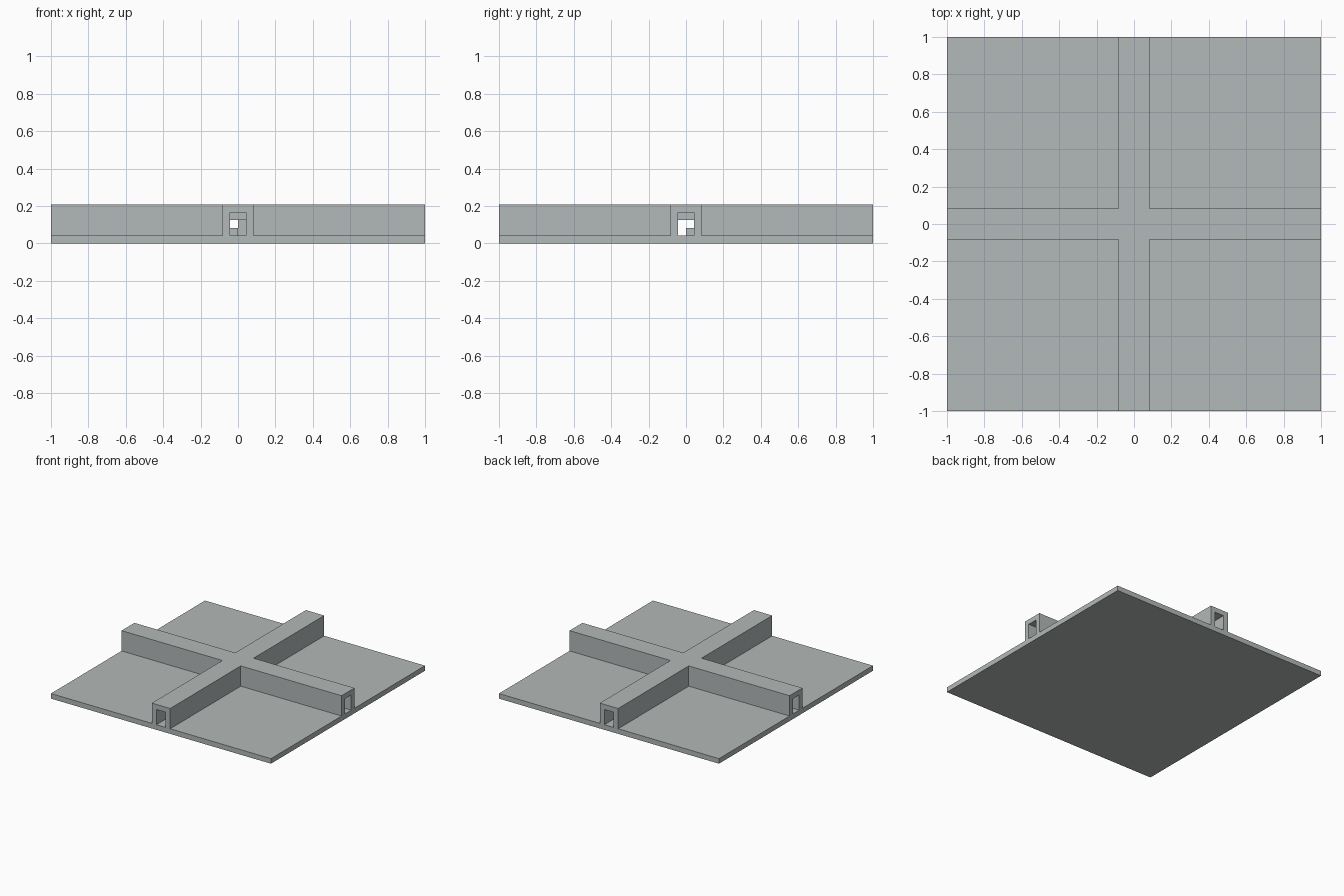
import bpy
import bmesh

# Remove the default cube
cube = bpy.data.objects.get("Cube")
if cube:
    bpy.data.objects.remove(cube, do_unlink=True)

U = 1 / 24      # module: plate and wall thickness
HALF = 24       # half plate width in modules

grey = bpy.data.materials.new("light_grey")
grey.use_nodes = True
colour = (0.45, 0.485, 0.48, 1)
grey.diffuse_color = colour
grey.node_tree.nodes["Principled BSDF"].inputs["Base Color"].default_value = colour


def prism(name, outline, z0, z1):
    """Extrude a flat outline, given in modules, from z0 to z1."""
    bm = bmesh.new()
    base = bm.faces.new([bm.verts.new((x * U, y * U, z0 * U)) for x, y in outline])
    top = bmesh.ops.extrude_face_region(bm, geom=[base])["geom"]
    bmesh.ops.translate(bm, vec=(0, 0, (z1 - z0) * U),
                        verts=[v for v in top if isinstance(v, bmesh.types.BMVert)])
    bmesh.ops.recalc_face_normals(bm, faces=bm.faces)
    mesh = bpy.data.meshes.new(name)
    bm.to_mesh(mesh)
    bm.free()
    mesh.materials.append(grey)
    obj = bpy.data.objects.new(name, mesh)
    bpy.context.collection.objects.link(obj)
    return obj


def box(name, x0, x1, y0, y1, z0, z1):
    return prism(name, [(x0, y0), (x1, y0), (x1, y1), (x0, y1)], z0, z1)


def cross(name, w, r, z0, z1):
    """Cross-shaped prism with arms of half width w reaching out to r."""
    quarter = [(w, -r), (w, -w), (r, -w)]
    outline = []
    for _ in range(4):
        outline += quarter
        quarter = [(-y, x) for x, y in quarter]
    return prism(name, outline, z0, z1)


def boolean(target, tool, operation):
    mod = target.modifiers.new(operation.title(), "BOOLEAN")
    mod.operation = operation
    mod.solver = "EXACT"
    mod.object = tool
    bpy.context.view_layer.objects.active = target
    bpy.ops.object.modifier_apply(modifier=mod.name)
    bpy.data.objects.remove(tool, do_unlink=True)


# Base plate merged with the crossing ducts, then hollowed
plate = box("base_plate_with_ducts", -HALF, HALF, -HALF, HALF, 0, 1)
boolean(plate, cross("duct_solid", 2, HALF, 0.5, 5), "UNION")
boolean(plate, cross("duct_cutter", 1, HALF + 2, 1, 4), "DIFFERENCE")

# Small blocks inside the junction
box("junction_ceiling_block", -1, 1, -1, 1, 3, 4)
box("junction_floor_block", -1, 0, 0, 1, 1, 2)
box("back_duct_post", 0, 1, 1, 2, 1, 3)
